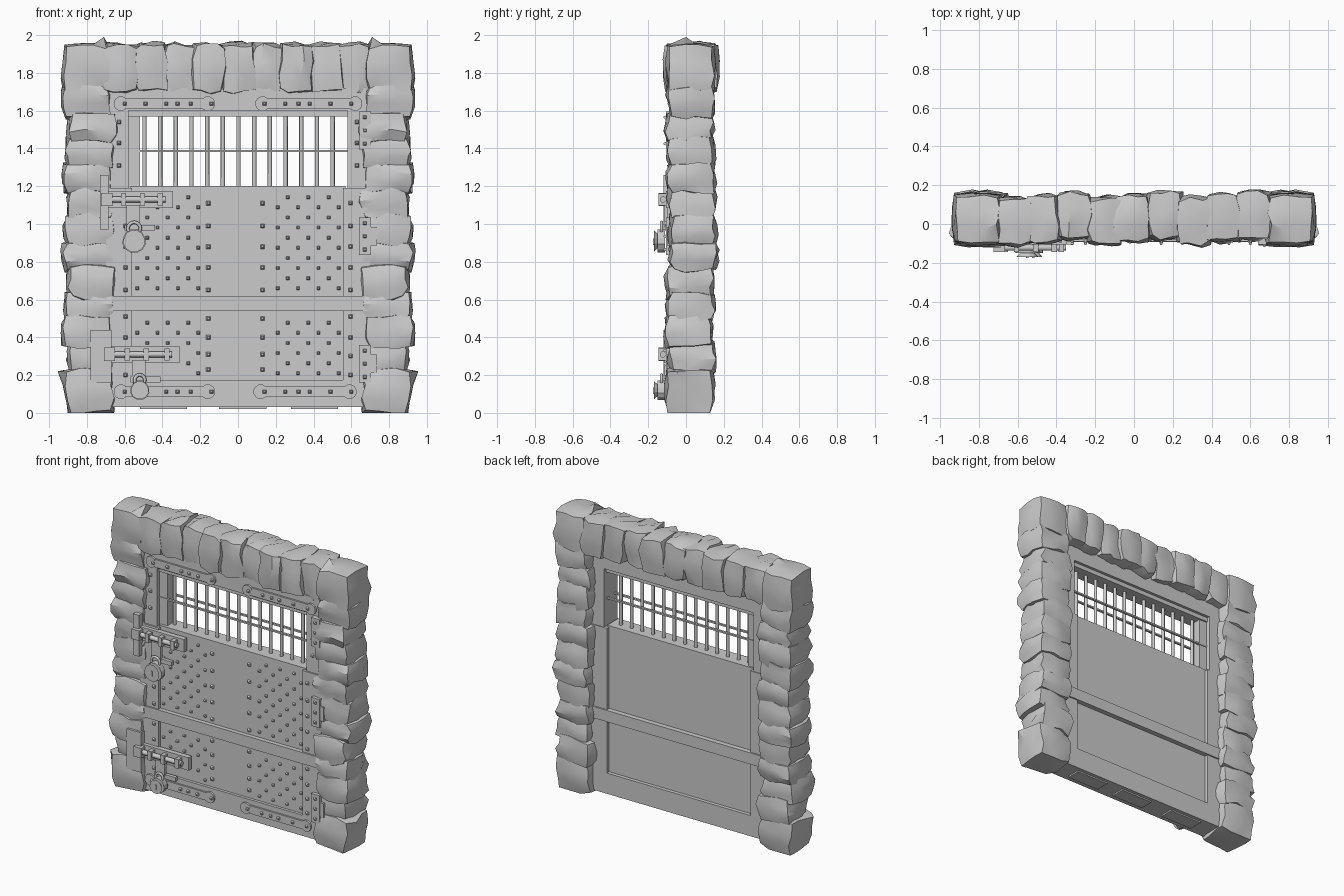
import bpy, bmesh, math, random
from mathutils import Matrix, Vector

if "Cube" in bpy.data.objects:
    bpy.data.objects.remove(bpy.data.objects["Cube"])

random.seed(7)


def finish(name, bm, angle=None):
    bmesh.ops.recalc_face_normals(bm, faces=bm.faces)
    me = bpy.data.meshes.new(name)
    bm.to_mesh(me)
    bm.free()
    ob = bpy.data.objects.new(name, me)
    bpy.context.collection.objects.link(ob)
    if angle:
        bpy.ops.object.select_all(action='DESELECT')
        ob.select_set(True)
        bpy.context.view_layer.objects.active = ob
        bpy.ops.object.shade_smooth_by_angle(angle=math.radians(angle))
    return ob


def add_box(bm, x0, x1, y0, y1, z0, z1):
    m = Matrix.Translation(((x0 + x1) / 2, (y0 + y1) / 2, (z0 + z1) / 2))
    m = m @ Matrix.Diagonal((x1 - x0, y1 - y0, z1 - z0, 1))
    bmesh.ops.create_cube(bm, size=1, matrix=m)


def boxes(name, *dims):
    bm = bmesh.new()
    for d in dims:
        add_box(bm, *d)
    return finish(name, bm)


def add_cyl(bm, center, r1, r2, depth, axis, seg):
    rot = Matrix.Rotation(math.pi / 2, 4, 'X' if axis == 'Y' else 'Y')
    spin = Matrix.Rotation(math.pi / seg, 4, 'Z')
    bmesh.ops.create_cone(bm, cap_ends=True, segments=seg, radius1=r1, radius2=r2,
                          depth=depth, matrix=Matrix.Translation(center) @ rot @ spin)


def stone_shape(size, bulge):
    """Rough block: chamfered subdivided cube with jittered corners."""
    bm = bmesh.new()
    bmesh.ops.create_cube(bm, size=2)
    bmesh.ops.subdivide_edges(bm, edges=bm.edges[:], cuts=2, use_grid_fill=True)
    half = Vector(size) / 2
    for v in bm.verts:
        p = v.co.copy()
        for i in range(3):
            others = [p[j] ** 2 for j in range(3) if j != i]
            p[i] *= 1 + bulge - bulge * sum(others)
        v.co = Vector(p[i] * half[i] + random.uniform(-0.012, 0.012) for i in range(3))
    return bm


def stone(name, center, size, mirror=False, tilt=0, spike=None):
    bm = stone_shape(size, 0.10)
    bmesh.ops.rotate(bm, verts=bm.verts, cent=(0, 0, 0), matrix=Matrix.Rotation(tilt, 3, 'Y'))
    bmesh.ops.translate(bm, verts=bm.verts, vec=center)
    if spike:  # sharp broken corner
        s = Vector(spike)
        min(bm.verts, key=lambda v: (v.co - s).length).co = s
    for v in bm.verts:
        v.co.z = max(v.co.z, 0.0)
    if mirror:
        other = bm.copy()
        bmesh.ops.scale(other, verts=other.verts, vec=(-1, 1, 1))
        finish(name + "_right", other, 35)
    finish(name + "_left", bm, 35)


# Stone columns, mirrored left and right
levels = [0.01, 0.22, 0.36, 0.50, 0.62, 0.77, 0.90, 1.04, 1.18, 1.31, 1.45, 1.58, 1.72]
for i, (a, b) in enumerate(zip(levels, levels[1:])):
    spike = {0: (-0.955, -0.05, 0.22), 6: (-0.915, -0.06, 1.04)}.get(i)
    push = (0.0, 0.012, -0.012)[i % 3]
    stone(f"column_stone_{i}", (-0.785 + push, 0.025 + random.uniform(-.015, .015), (a + b) / 2),
          (0.245, 0.235, b - a + 0.025), True, random.uniform(-.1, .1), spike)

# Top course with larger corner blocks
stone("corner_stone", (-0.805, 0.025, 1.82), (0.23, 0.24, 0.25), True, 0.0, (-0.71, 0.0, 1.99))
for i in range(9):
    stone(f"lintel_stone_{i}", (-0.62 + i * 0.155, 0.03 + (i % 3 - 1) * 0.015, 1.825),
          (0.172, 0.235, 0.245), False, random.uniform(-.12, .12))

# Door frame: stiles, rails and the cross rail
boxes("door_stiles",
      (-0.70, -0.58, -0.07, 0.08, 1.19, 1.70), (0.58, 0.70, -0.07, 0.08, 1.19, 1.70),
      (-0.70, -0.56, -0.08, 0.085, 0.03, 1.19), (0.555, 0.70, -0.08, 0.085, 0.03, 1.19))
boxes("top_rail", (-0.68, 0.68, -0.07, 0.08, 1.60, 1.72))
boxes("bottom_rail", (-0.68, 0.68, -0.08, 0.085, 0.03, 0.175))
boxes("cross_rail", (-0.72, 0.72, -0.09, 0.095, 0.54, 0.62))
boxes("floor_shims", *[(x, x + 0.25, -0.04, 0.06, 0.02, 0.032) for x in (-0.52, -0.1, 0.28)])

# Door panel and window lining
boxes("door_panel", (-0.57, 0.57, -0.06, 0.06, 0.16, 1.20))
boxes("window_lining", (-0.59, -0.52, -0.04, 0.05, 1.19, 1.60),
      (-0.59, 0.59, -0.05, 0.06, 1.57, 1.61))

# Window bars
bm = bmesh.new()
for i in range(13):
    bmesh.ops.create_cone(bm, cap_ends=True, segments=8, radius1=0.0115, radius2=0.0115, depth=0.42,
                          matrix=Matrix.Translation((-0.495 + i * 0.083, 0.005, 1.385)))
finish("window_bars", bm, 50)
boxes("window_cross_bars", (-0.58, 0.58, -0.045, -0.03, 1.38, 1.391),
      (-0.58, 0.58, 0.04, 0.055, 1.38, 1.391))

# Round-ended straps on the top and bottom rails
bm = bmesh.new()
for x0, x1, z, y in ((-0.62, -0.16, 1.637, -0.07), (0.13, 0.62, 1.637, -0.07),
                     (-0.62, -0.16, 0.112, -0.08), (0.12, 0.59, 0.112, -0.08)):
    add_box(bm, x0, x1, y - 0.012, y, z - 0.028, z + 0.028)
    for x in (x0, x1):
        add_cyl(bm, (x, y - 0.006, z), 0.039, 0.039, 0.014, 'Y', 12)
finish("rail_straps", bm)

# Rivets: flattened pyramids facing the front
spots = []
for s in (-1, 1):
    for c in range(7):  # staggered panel studs
        x = s * (0.21 + c * 0.054)
        for z0, n in ((0.21, 4), (0.66, 5)):
            for r in range(n):
                z = z0 + r * 0.107 + (0.053 if c % 2 else 0)
                if z < 0.50 or z0 > 0.5:
                    if not (s < 0 and z < 0.36 and x < -0.3):
                        spots.append((x, -0.06, z, 0.013))
    for z in (0.23, 0.31, 0.40, 0.50, 0.65, 0.77, 0.88, 0.99, 1.11):
        spots.append((0.13 if s > 0 else -0.157, -0.06, z, 0.017))
    for z in (0.20, 0.30, 0.40, 0.51, 0.65, 0.77, 0.88, 0.99, 1.11):
        spots.append((s * 0.595, -0.08, z, 0.016))
    for z in (1.31, 1.43, 1.54):
        spots.append((s * 0.63, -0.07, z, 0.016))
    for x in (0.14, 0.25, 0.32, 0.38, 0.49, 0.60):
        spots.append((s * x, -0.082, 1.637, 0.015))
        spots.append((s * x, -0.092, 0.112, 0.015))
bm = bmesh.new()
for x, y, z, r in spots:
    add_cyl(bm, (x, y - 0.007, z), r, r * 0.45, 0.018, 'Y', 4)
finish("rivets", bm)

# Hinges on the right edge
bm = bmesh.new()
for z in (1.495, 0.935, 0.26):
    add_box(bm, 0.64, 0.705, -0.105, -0.07, z - 0.10, z + 0.10)
    add_box(bm, 0.70, 0.735, -0.10, -0.07, z - 0.05, z + 0.05)
    for dz in (-0.07, 0, 0.07):
        add_cyl(bm, (0.672, -0.11, z + dz), 0.015, 0.007, 0.016, 'Y', 4)
finish("hinges", bm)


def bolt_lock(name, x0, x1, z, bracket, lock_x, lock_z, r):
    """Sliding bolt with back plate, keeper, hasp and hanging padlock."""
    bx0, bx1, bz0, bz1 = bracket
    boxes(name + "_keeper", (bx0, bx1, -0.12, -0.08, bz0, bz1),
          (bx1 - 0.04, bx1 + 0.02, -0.145, -0.10, z - 0.035, z + 0.035))
    boxes(name + "_plate", (x0, x1, -0.105, -0.07, z - 0.045, z + 0.045))
    bm = bmesh.new()
    add_cyl(bm, ((x0 + x1) / 2 - 0.015, -0.122, z), 0.017, 0.017, x1 - x0 - 0.05, 'X', 8)
    finish(name + "_rod", bm, 50)
    boxes(name + "_clamps", *[(x, x + 0.028, -0.145, -0.10, z - 0.032, z + 0.032)
                              for x in (x0 + 0.07, x0 + 0.17, x1 - 0.08)])
    top = lock_z + r * 1.1
    boxes(name + "_hasp", (lock_x - 0.05, lock_x + 0.11, -0.11, -0.085, top - 0.018, top + 0.012),
          (lock_x - 0.04, lock_x + 0.03, -0.115, -0.095, top, z - 0.03))
    bm = bmesh.new()
    add_cyl(bm, (lock_x, -0.13, lock_z), r * 0.97, r * 0.97, 0.04, 'Y', 12)
    add_cyl(bm, (lock_x, -0.16, lock_z), r * 0.6, r * 0.9, 0.02, 'Y', 12)
    add_box(bm, lock_x - 0.006, lock_x + 0.006, -0.175, -0.16, lock_z - 0.02, lock_z + 0.014)
    for v in bm.verts:  # taper the top of the body slightly
        if v.co.z > lock_z:
            v.co.x = lock_x + (v.co.x - lock_x) * 0.95
    for f in bm.faces:
        f.smooth = False
    finish(name + "_padlock", bm)
    bpy.ops.mesh.primitive_torus_add(major_radius=r * 0.5, minor_radius=0.009, major_segments=16,
                                     minor_segments=6, location=(lock_x, -0.13, lock_z + r),
                                     rotation=(math.pi / 2, 0, 0))
    bpy.context.object.name = name + "_shackle"
    bpy.ops.object.shade_smooth()


bolt_lock("upper_bolt", -0.69, -0.345, 1.13, (-0.73, -0.685, 0.97, 1.26), -0.55, 0.91, 0.066)
bolt_lock("lower_bolt", -0.67, -0.31, 0.31, (-0.78, -0.67, 0.16, 0.44), -0.52, 0.12, 0.054)
